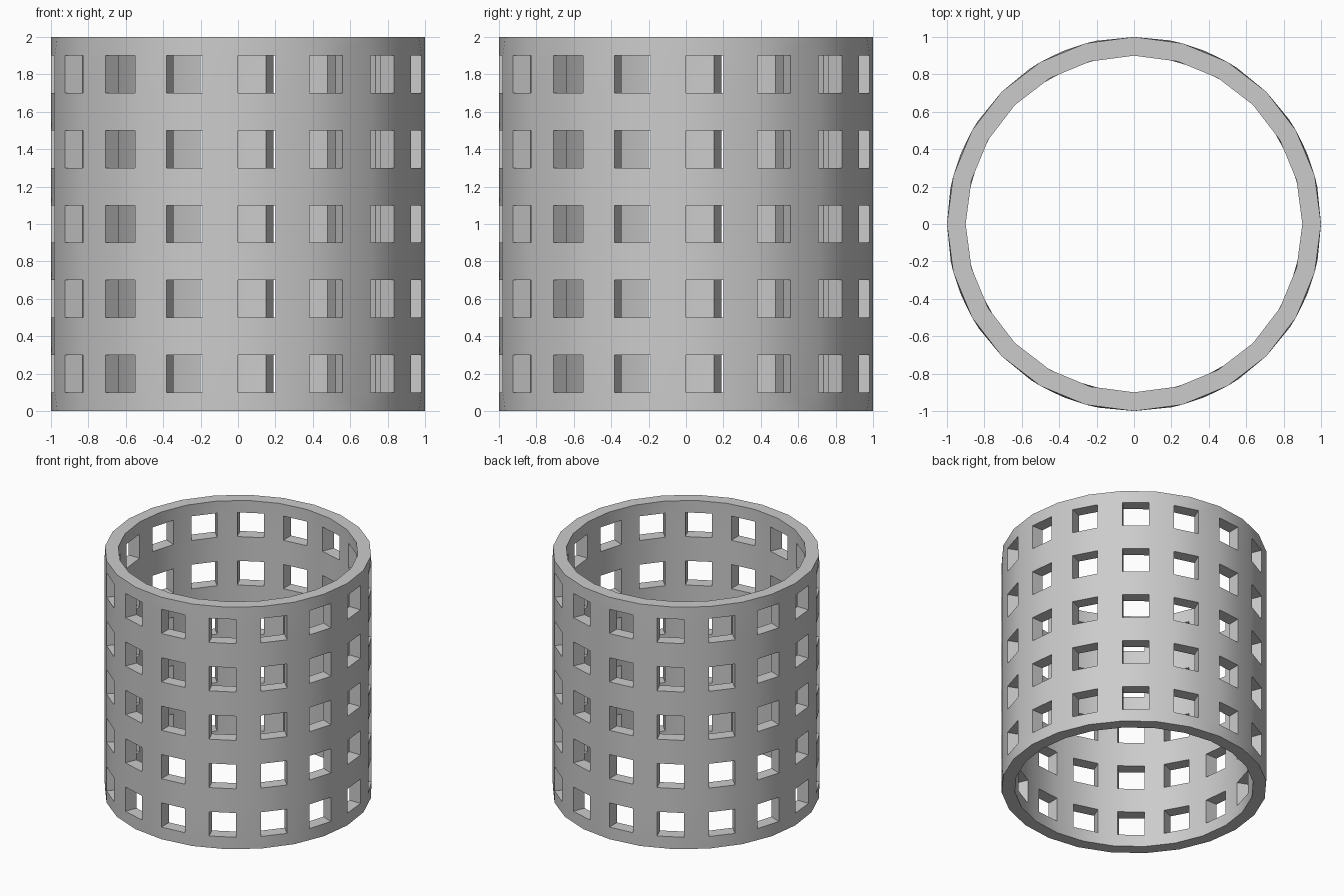
import bpy, bmesh, math

if "Cube" in bpy.data.objects:
    bpy.data.objects.remove(bpy.data.objects["Cube"])

R_OUT, R_IN, HOLE = 1.0, 0.9, 0.2
RIM_SIDES, COLUMNS = 24, 16
LEVELS = [0.1 + 0.2 * i for i in range(10)]   # window sills and heads

grey = bpy.data.materials.new("plain grey")
grey.diffuse_color = (0.6, 0.6, 0.6, 1)
grey.use_nodes = True
grey.node_tree.nodes["Principled BSDF"].inputs["Base Color"].default_value = grey.diffuse_color

bm = bmesh.new()


def ring(radius, z, angles):
    return [bm.verts.new((radius * math.cos(a), radius * math.sin(a), z)) for a in angles]


def stitch(a, angles_a, b, angles_b):
    """Triangulate between two closed rings with different vertex counts."""
    i = j = 0
    full = 2 * math.pi
    ea, eb = angles_a + [full], angles_b + [full]
    while i < len(a) or j < len(b):
        va, vb = a[i % len(a)], b[j % len(b)]
        if j == len(b) or (i < len(a) and ea[i + 1] <= eb[j + 1]):
            i += 1
            bm.faces.new((va, a[i % len(a)], vb))
        else:
            j += 1
            bm.faces.new((va, b[j % len(b)], vb))


rim_angles = [2 * math.pi * i / RIM_SIDES for i in range(RIM_SIDES)]


def shell(radius):
    """Curved wall with a window left open in every other cell."""
    width = math.asin(HOLE / radius)
    angles = []
    for k in range(COLUMNS):
        start = 2 * math.pi * k / COLUMNS
        angles += [start, start + width]
    rows = [ring(radius, z, angles) for z in LEVELS]
    bottom, top = ring(radius, 0, rim_angles), ring(radius, 2, rim_angles)
    n = len(angles)
    for r in range(len(rows) - 1):
        for c in range(n):
            if r % 2 == 0 and c % 2 == 0:
                continue
            d = (c + 1) % n
            bm.faces.new((rows[r][c], rows[r][d], rows[r + 1][d], rows[r + 1][c]))
    stitch(bottom, rim_angles, rows[0], angles)
    stitch(top, rim_angles, rows[-1], angles)
    return rows, bottom, top


outer, outer_bottom, outer_top = shell(R_OUT)
inner, inner_bottom, inner_top = shell(R_IN)

# flat rims
for a, b in ((outer_bottom, inner_bottom), (outer_top, inner_top)):
    for i in range(RIM_SIDES):
        j = (i + 1) % RIM_SIDES
        bm.faces.new((a[i], a[j], b[j], b[i]))

# window reveals
for r in range(0, len(LEVELS), 2):
    for c in range(0, 2 * COLUMNS, 2):
        loop = [(r, c), (r, c + 1), (r + 1, c + 1), (r + 1, c)]
        for (r0, c0), (r1, c1) in zip(loop, loop[1:] + loop[:1]):
            bm.faces.new((outer[r0][c0], outer[r1][c1], inner[r1][c1], inner[r0][c0]))

bmesh.ops.recalc_face_normals(bm, faces=bm.faces[:])
mesh = bpy.data.meshes.new("perforated_tube")
bm.to_mesh(mesh)
bm.free()
mesh.materials.append(grey)

tube = bpy.data.objects.new("perforated_tube", mesh)
bpy.context.collection.objects.link(tube)
bpy.context.view_layer.objects.active = tube
tube.select_set(True)
bpy.ops.object.shade_smooth_by_angle(angle=math.radians(30))
